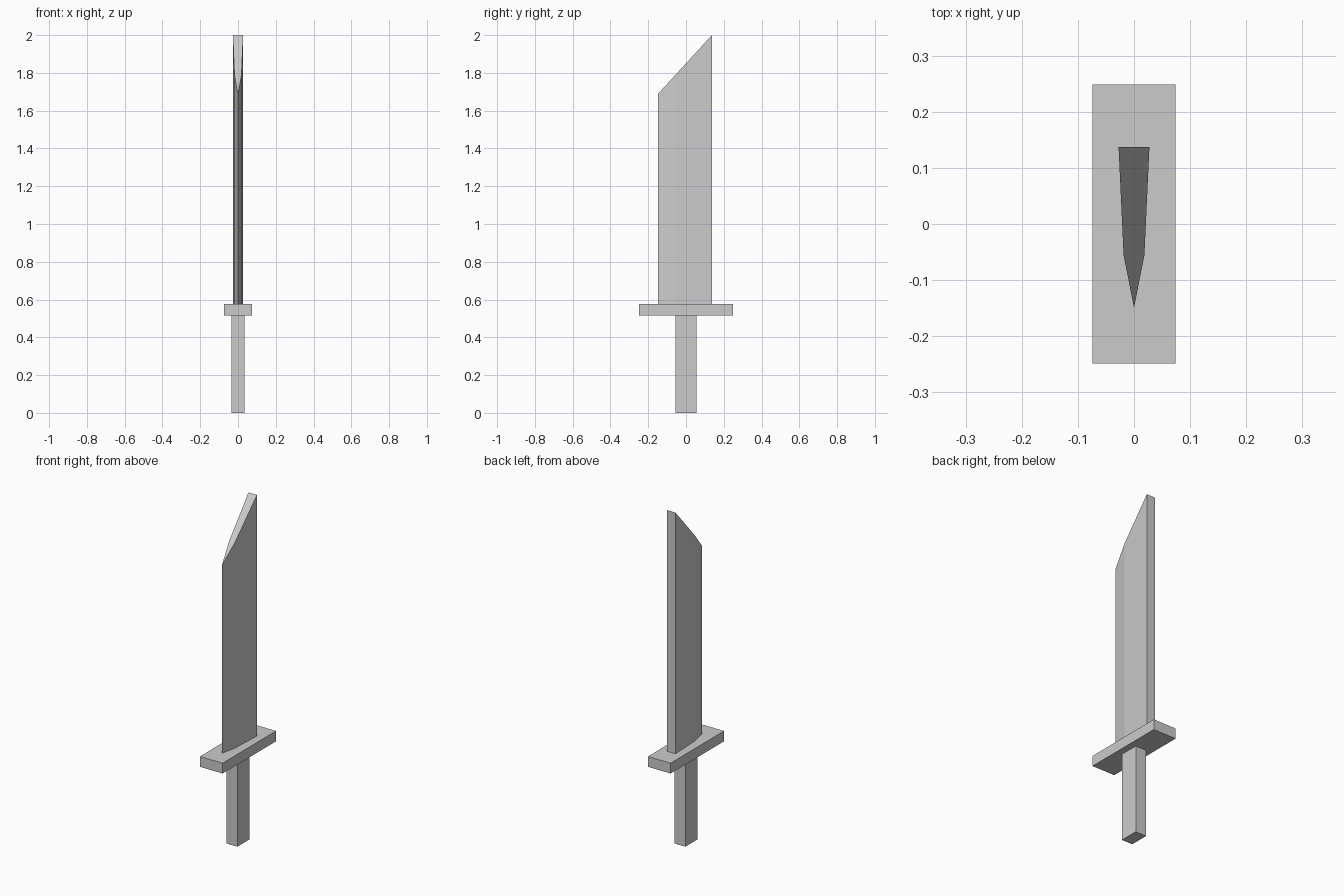
import bpy, bmesh

if "Cube" in bpy.data.objects:
    bpy.data.objects.remove(bpy.data.objects["Cube"])


def prism(name, outline, bottom, top):
    """Extrude an (x, y) outline from bottom to top; top is a function of y."""
    bm = bmesh.new()
    face = bm.faces.new([bm.verts.new((x, y, bottom)) for x, y in outline])
    ext = bmesh.ops.extrude_face_region(bm, geom=[face])
    for v in ext["geom"]:
        if isinstance(v, bmesh.types.BMVert):
            v.co.z = top(v.co.y)
    bmesh.ops.recalc_face_normals(bm, faces=bm.faces)
    mesh = bpy.data.meshes.new(name)
    bm.to_mesh(mesh)
    bm.free()
    obj = bpy.data.objects.new(name, mesh)
    bpy.context.collection.objects.link(obj)
    return obj


def rect(hx, hy):
    return [(-hx, -hy), (hx, -hy), (hx, hy), (-hx, hy)]


GUARD_Z0, GUARD_Z1 = 0.516, 0.577
EDGE_Y, SPINE_Y = -0.149, 0.137
EDGE_Z, SPINE_Z = 1.688, 2.0

# Grip and crossguard
prism("grip", rect(0.035, 0.056), 0.0, lambda y: GUARD_Z0)
prism("guard", rect(0.074, 0.249), GUARD_Z0, lambda y: GUARD_Z1)

# Blade: thick flat spine, tapering flats, sharp bevelled edge, slanted end
half = [(0.0185, -0.056), (0.0275, SPINE_Y)]
section = [(0, EDGE_Y)] + half + [(-x, y) for x, y in reversed(half)]
slope = (SPINE_Z - EDGE_Z) / (SPINE_Y - EDGE_Y)
prism("blade", section, GUARD_Z1, lambda y: EDGE_Z + slope * (y - EDGE_Y))
